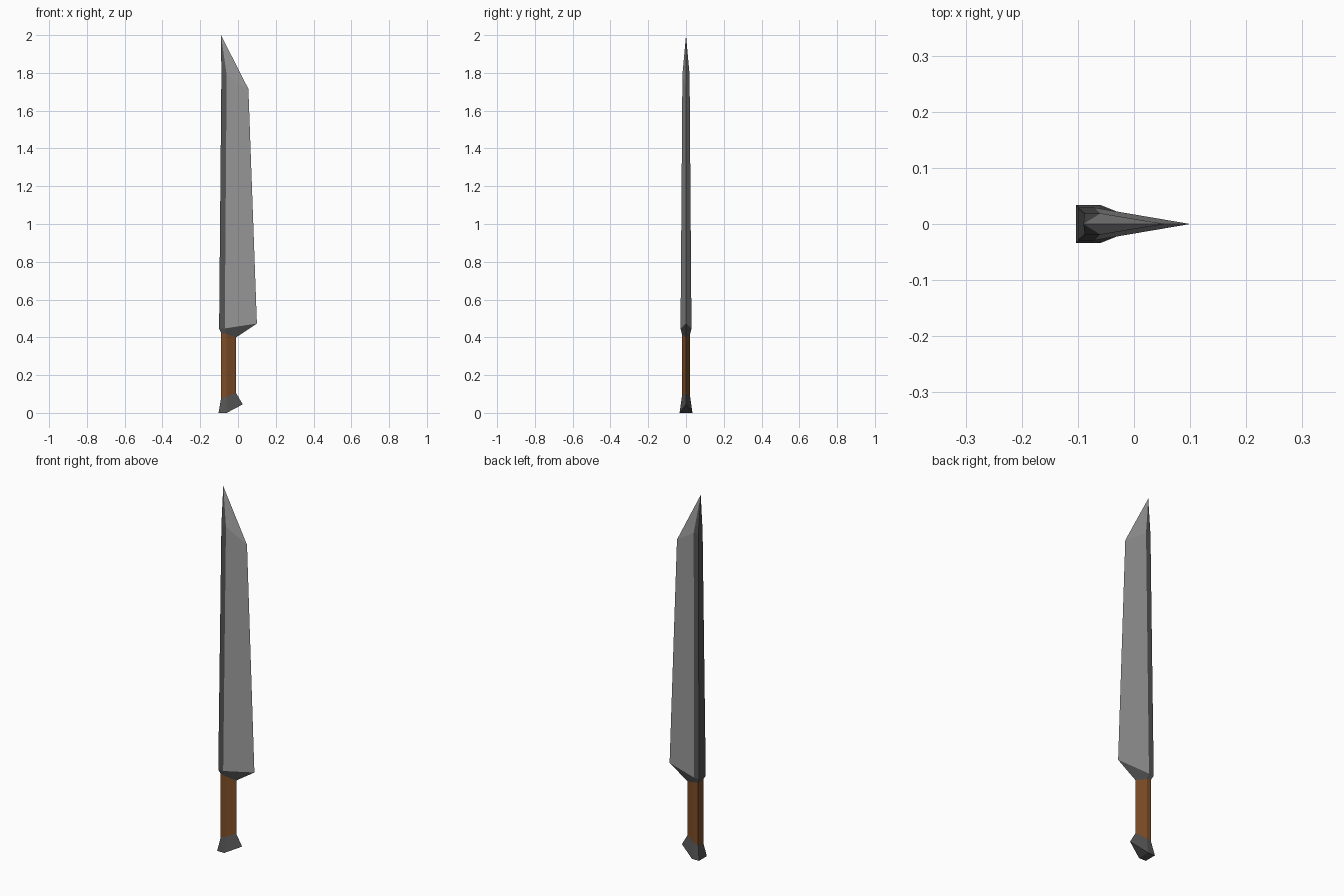
import bpy, bmesh

if "Cube" in bpy.data.objects:
    bpy.data.objects.remove(bpy.data.objects["Cube"])


def material(name, rgb):
    m = bpy.data.materials.new(name)
    m.diffuse_color = (*rgb, 1)
    m.use_nodes = True
    m.node_tree.nodes["Principled BSDF"].inputs["Base Color"].default_value = m.diffuse_color
    return m


STEEL = material("steel", (0.33, 0.33, 0.33))
DARK = material("dark_iron", (0.09, 0.09, 0.09))
WOOD = material("brown_grip", (0.21, 0.075, 0.02))


def ring(half, back, ridge, edge):
    """Five-sided section: square back of half-thickness `half`, wedge to the edge.
    back, ridge and edge are (x, z) points."""
    return [(back[0], -half, back[1]), (ridge[0], -half, ridge[1]),
            (edge[0], 0, edge[1]),
            (ridge[0], half, ridge[1]), (back[0], half, back[1])]


def loft(name, rings, mats, side_mats, tip=None, base=False):
    """Skin the rings; side_mats gives the material slot of each of the five sides."""
    bm = bmesh.new()
    rows = [[bm.verts.new(p) for p in r] for r in rings]
    for a, b in zip(rows, rows[1:]):
        for i in range(5):
            j = (i + 1) % 5
            bm.faces.new((a[i], a[j], b[j], b[i])).material_index = side_mats[i]
    if tip:
        t = bm.verts.new(tip)
        for i in range(5):
            f = bm.faces.new((rows[-1][i], rows[-1][(i + 1) % 5], t))
            f.material_index = side_mats[i]
    if base:
        v = rows[0]
        bm.faces.new((v[4], v[3], v[1], v[0]))
        bm.faces.new((v[3], v[2], v[1]))
    me = bpy.data.meshes.new(name)
    bm.to_mesh(me)
    bm.free()
    for m in mats:
        me.materials.append(m)
    ob = bpy.data.objects.new(name, me)
    bpy.context.collection.objects.link(ob)
    return ob


# Sections from the bottom up
pommel_end = ring(0.034, (-0.103, 0.0), (-0.06, 0.0), (0.025, 0.045))
grip_low = ring(0.022, (-0.09, 0.075), (-0.062, 0.085), (-0.01, 0.105))
grip_top = ring(0.022, (-0.09, 0.425), (-0.062, 0.417), (-0.01, 0.40))
blade_low = ring(0.029, (-0.10, 0.445), (-0.07, 0.447), (0.10, 0.473))
blade_top = ring(0.019, (-0.088, 1.79), (-0.06, 1.79), (0.055, 1.715))

# Pommel, grip and collar
loft("pommel", [pommel_end, grip_low], [DARK], [0] * 5, base=True)
loft("grip", [grip_low, grip_top], [WOOD], [0] * 5)
loft("collar", [grip_top, blade_low], [DARK], [0] * 5)

# Blade with a dark spine
loft("blade", [blade_low, blade_top], [STEEL, DARK], [1, 0, 0, 1, 1],
     tip=(-0.09, 0, 2.0))
